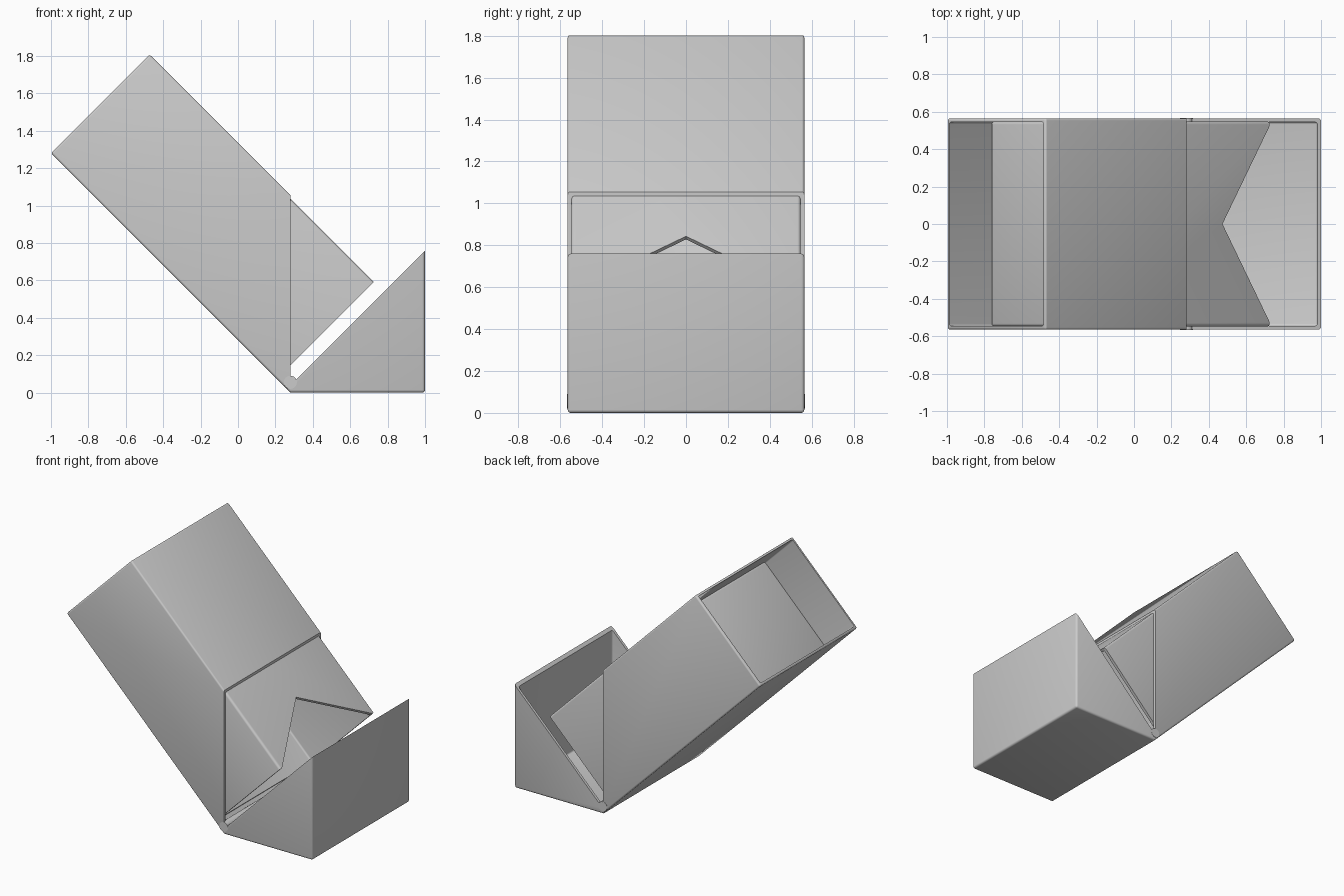
import bpy, bmesh, math
from mathutils import Vector

cube = bpy.data.objects.get("Cube")
if cube:
    bpy.data.objects.remove(cube, do_unlink=True)

gray = bpy.data.materials.new("plain gray")
gray.use_nodes = True
gray.diffuse_color = (0.6, 0.6, 0.6, 1)
gray.node_tree.nodes["Principled BSDF"].inputs["Base Color"].default_value = (0.6, 0.6, 0.6, 1)

HALF = 0.565      # half width of the outer shell
WALL = 0.02


def tilt(u, v):
    """Point in the tilted frame: u runs across the box, v along it."""
    return ((u - v) / 2, (u + v) / 2)


def slab(u0, u1, v0, v1):
    return [tilt(u0, v1), tilt(u1, v1), tilt(u1, v0), tilt(u0, v0)]


def solid(name, points, vector, bevel=0.0, sharp_sides=()):
    """Extrude a flat outline; round every edge not touching a sharp side."""
    bm = bmesh.new()
    vector = Vector(vector)
    near = [bm.verts.new(p) for p in points]
    far = [bm.verts.new(Vector(p) + vector) for p in points]
    n = len(points)
    bm.faces.new(near)
    bm.faces.new(far[::-1])
    sides = [bm.faces.new((near[i], far[i], far[(i + 1) % n], near[(i + 1) % n]))
             for i in range(n)]
    bmesh.ops.recalc_face_normals(bm, faces=bm.faces)
    if bevel:
        sharp = {sides[i] for i in sharp_sides}
        edges = [e for e in bm.edges if not sharp & set(e.link_faces)]
        bmesh.ops.bevel(bm, geom=edges, offset=bevel, segments=3,
                        profile=0.5, affect='EDGES', clamp_overlap=True)
    mesh = bpy.data.meshes.new(name)
    bm.to_mesh(mesh)
    bm.free()
    mesh.materials.append(gray)
    obj = bpy.data.objects.new(name, mesh)
    bpy.context.collection.objects.link(obj)
    return obj


def prism(name, outline, half, bevel=0.0, sharp_sides=()):
    return solid(name, [(x, -half, z) for x, z in outline], (0, 2 * half, 0),
                 bevel, sharp_sides)


def activate(obj):
    bpy.ops.object.select_all(action='DESELECT')
    obj.select_set(True)
    bpy.context.view_layer.objects.active = obj


def cut(obj, cutter):
    cutter.hide_render = True
    activate(obj)
    mod = obj.modifiers.new("hollow", 'BOOLEAN')
    mod.operation = 'DIFFERENCE'
    mod.solver = 'EXACT'
    mod.object = cutter
    bpy.ops.object.modifier_apply(modifier=mod.name)
    bpy.data.objects.remove(cutter, do_unlink=True)


def smooth(obj):
    activate(obj)
    bpy.ops.object.shade_smooth_by_angle(angle=math.radians(35))


# Tilted outer sleeve, open at the far end and at the vertical mouth
sleeve = prism("box_sleeve",
               [tilt(0.28, 2.28), tilt(1.335, 2.28), (0.28, 1.055), (0.28, 0.0)],
               HALF, 0.012, (2,))
cut(sleeve, prism("sleeve_cutter", slab(0.305, 1.313, -1, 3), HALF - WALL, 0.012))

# Inner tray, closed at the far end and open toward the lid
tray = prism("inner_tray", slab(0.306, 1.316, -0.135, 1.84), HALF - WALL + 0.002, 0.015, (2,))
cut(tray, prism("tray_cutter", slab(0.336, 1.286, -1, 1.81), HALF - 2 * WALL, 0.012))

# V-shaped notch in the front wall of the tray
notch = [(0.37, 0), (-0.135, 0.525), (-0.3, 0.525), (-0.3, -0.525), (-0.135, -0.525)]
outline = []
for v, y in notch:
    x, z = tilt(1.24, v)
    outline.append((x, y, z))
cut(tray, solid("notch_cutter", outline, (0.1, 0, 0.1)))

# Wedge-shaped flip lid, hollow and open on its slope
lid = prism("flip_lid", [(0.28, 0), (1, 0), (1, 0.76), (0.28, 0.04)], HALF, 0.015, (2, 3))
cut(lid, prism("lid_cutter", [(0.1, WALL), (0.98, WALL), (0.98, 1.2), (0.1, 1.2)],
               HALF - WALL, 0.012))

# Hinge barrel joining sleeve and lid
bpy.ops.mesh.primitive_cylinder_add(vertices=24, radius=0.035, depth=2 * HALF + 0.004,
                                    location=(0.28, 0, 0.055), rotation=(math.pi / 2, 0, 0))
hinge = bpy.context.object
hinge.name = "hinge_barrel"
hinge.data.materials.append(gray)

for part in (sleeve, tray, lid, hinge):
    smooth(part)
